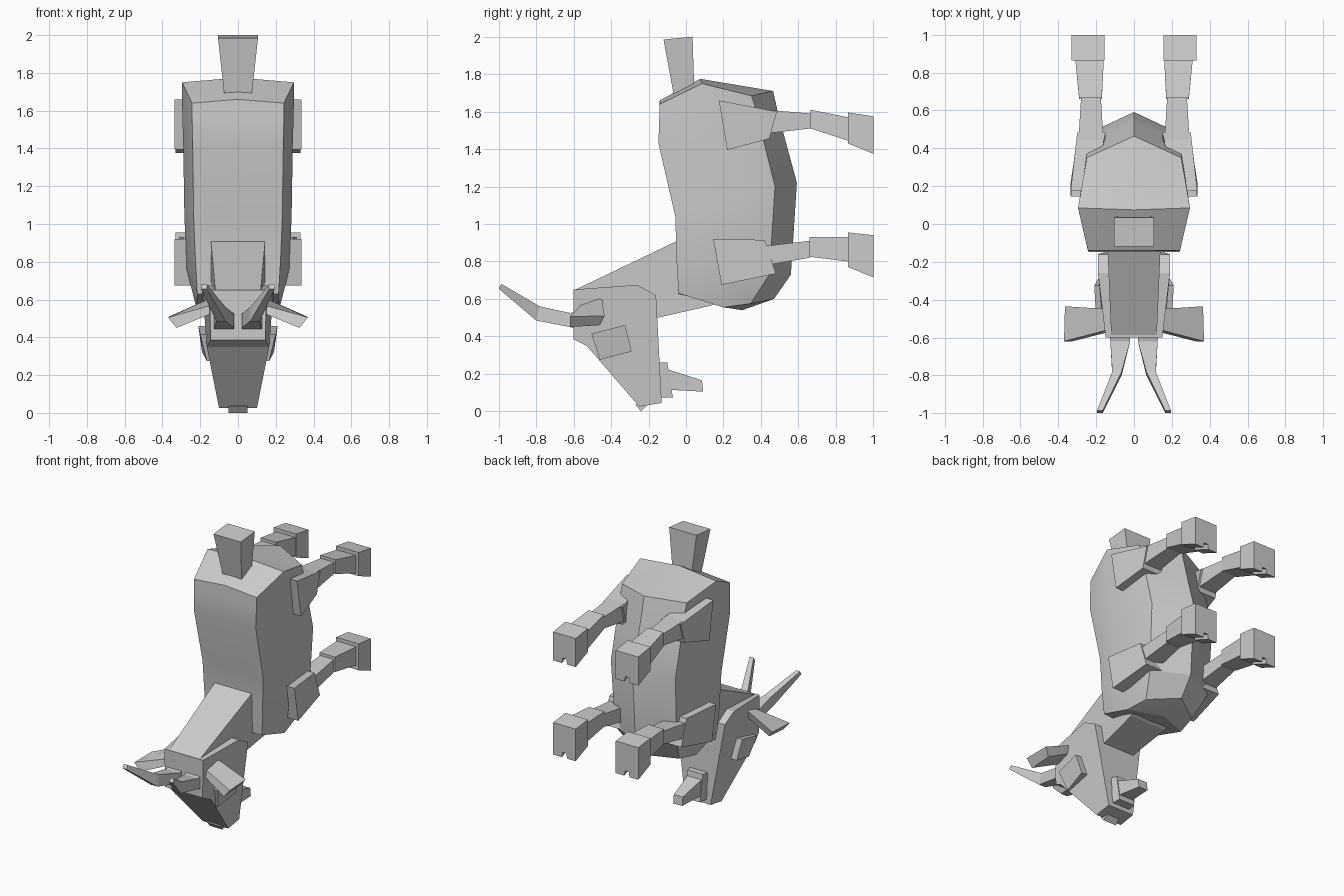
import bpy, bmesh

if "Cube" in bpy.data.objects:
    bpy.data.objects.remove(bpy.data.objects["Cube"])


def build(name, verts, faces, smooth=False):
    me = bpy.data.meshes.new(name)
    me.from_pydata(verts, [], faces)
    bm = bmesh.new()
    bm.from_mesh(me)
    bmesh.ops.recalc_face_normals(bm, faces=bm.faces)
    bm.to_mesh(me)
    bm.free()
    ob = bpy.data.objects.new(name, me)
    bpy.context.collection.objects.link(ob)
    if smooth:
        bpy.context.view_layer.objects.active = ob
        ob.select_set(True)
        bpy.ops.object.shade_smooth_by_angle(angle=0.5)
        ob.select_set(False)
    return ob


def loft(name, rings, caps=(None, None), smooth=False):
    """Skin a list of equal rings; a cap is flat, or a fan to a centre point."""
    n = len(rings[0])
    verts = [v for r in rings for v in r]
    faces = []
    for k in range(len(rings) - 1):
        for i in range(n):
            j = (i + 1) % n
            faces.append((k * n + i, k * n + j, k * n + n + j, k * n + n + i))
    for base, cap in zip((0, (len(rings) - 1) * n), caps):
        if cap is None:
            faces.append(tuple(range(base, base + n)))
        else:
            verts.append(cap)
            c = len(verts) - 1
            faces += [(base + i, base + (i + 1) % n, c) for i in range(n)]
    return build(name, verts, faces, smooth)


def slab(name, profile, inner, outer):
    """Side profile (y, z) spanned between per-point inner and outer x."""
    return loft(name, [[(x, y, z) for x, (y, z) in zip(xs, profile)]
                       for xs in (inner, outer)])


def wedge(name, profile, half):
    return slab(name, profile, [-h for h in half], half)


def mirror_ring(half):
    """Half section from back centre to belly centre, completed on -x."""
    return half + [(-x, y, z) for x, y, z in reversed(half[1:-1])]


# barrel body, rump at the top and chest at the bottom
body = [
    [(0, -.14, 1.66), (.243, -.14, 1.64), (.296, .085, 1.75), (.25, .35, 1.685), (0, .465, 1.71)],
    [(0, -.143, 1.56), (.243, -.143, 1.56), (.295, .085, 1.58), (.25, .38, 1.59), (0, .49, 1.60)],
    [(0, -.147, 1.43), (.24, -.147, 1.43), (.29, .1, 1.43), (.25, .42, 1.42), (0, .535, 1.43)],
    [(0, -.057, 1.04), (.235, -.057, 1.04), (.285, .15, 1.1), (.25, .475, 1.2), (0, .592, 1.22)],
    [(0, -.05, .80), (.225, -.05, .80), (.275, .18, .77), (.24, .445, .73), (0, .56, .73)],
    [(0, -.04, .62), (.215, -.04, .63), (.22, .2, .555), (.19, .345, .575), (0, .47, .60)],
]
loft("body", [mirror_ring(r) for r in body],
     ((0, .075, 1.775), (0, .3, .54)), True)

# neck, head and tail
wedge("neck", [(.1, .98), (-.6, .645), (-.15, .5), (.136, .565), (.2, .6)],
      [.15, .12, .12, .14, .15])
wedge("head", [(-.6, .65), (-.26, .675), (-.16, .62), (-.13, .045),
               (-.25, .025), (-.53, .35), (-.6, .385)],
      [.15, .19, .19, .10, .10, .165, .145])
wedge("lip", [(-.27, .035), (-.24, 0), (-.21, .03), (-.2, .06)], [.05] * 4)
wedge("tail", [(-.12, 1.985), (.035, 2.0), (.045, 1.68), (-.06, 1.66)],
      [.106, .106, .07, .07])

# chin and beard
wedge("chin", [(-.15, .26), (-.10, .26), (-.07, .075), (-.15, .075)],
      [.07, .06, .06, .07])
wedge("beard", [(-.1, .225), (.085, .165), (.092, .105), (-.09, .115)],
      [.055, .035, .035, .055])


def hoof(name, s, zt0, zt1, zb0, zb1):
    rings = []
    for y, zt, zb in ((.865, zt0, zb0), (1, zt1, zb1)):
        rings.append([(s * x, y, z) for x, z in (
            (.155, zt), (.33, zt), (.33, zb), (.262, zb), (.256, zb + .035),
            (.228, zb + .035), (.222, zb), (.155, zb))])
    loft(name, rings)


# each leg: shoulder plate, shin, ankle; outline points in (y, z)
legs = {
    "hind": ([(.175, 1.66), (.485, 1.60), (.445, 1.455), (.22, 1.395)],
             [(.42, 1.61), (.665, 1.59), (.665, 1.51), (.40, 1.48)],
             [(.665, 1.61), (.865, 1.57), (.865, 1.445), (.665, 1.51)],
             (1.595, 1.575, 1.43, 1.375)),
    "front": ([(.145, .92), (.42, .915), (.48, .735), (.19, .675)],
              [(.40, .88), (.66, .91), (.66, .82), (.40, .775)],
              [(.66, .93), (.865, .93), (.865, .80), (.66, .825)],
              (.955, .94, .77, .715)),
}

for side, s in (("right", 1), ("left", -1)):
    def sided(name, profile, inner, outer):
        slab(f"{side}_{name}", profile, [s * x for x in inner], [s * x for x in outer])

    for leg, (plate, shin, ankle, h) in legs.items():
        sided(leg + "_thigh", plate, [.22, .15, .15, .22], [.335, .30, .30, .335])
        sided(leg + "_shin", shin, [.16, .175, .175, .16], [.295, .28, .28, .295])
        sided(leg + "_ankle", ankle, [.17, .16, .16, .17], [.29, .31, .31, .29])
        hoof(f"{side}_{leg}_hoof", s, *h)

    # eye plate
    sided("eye", [(-.505, .415), (-.325, .46), (-.29, .32), (-.46, .275)],
          [.12] * 4, [.2, .21, .19, .165])

    # ear flaring outward and drooping
    loft(side + "_ear", [
        [(s * .14, -.45, .61), (s * .14, -.56, .57), (s * .13, -.57, .53), (s * .13, -.46, .56)],
        [(s * .365, -.435, .51), (s * .37, -.62, .505), (s * .325, -.62, .45), (s * .325, -.46, .46)]])

    # curved horn
    loft(side + "_horn", [
        [(s * a, y0, z0), (s * b, y0, z0), (s * b, y1, z1), (s * a, y1, z1)]
        for a, b, y0, z0, y1, z1 in (
            (.02, .13, -.55, .54, -.55, .43),
            (.02, .125, -.62, .525, -.62, .45),
            (.065, .115, -.78, .56, -.80, .485),
            (.165, .195, -.985, .68, -1.0, .655))])
